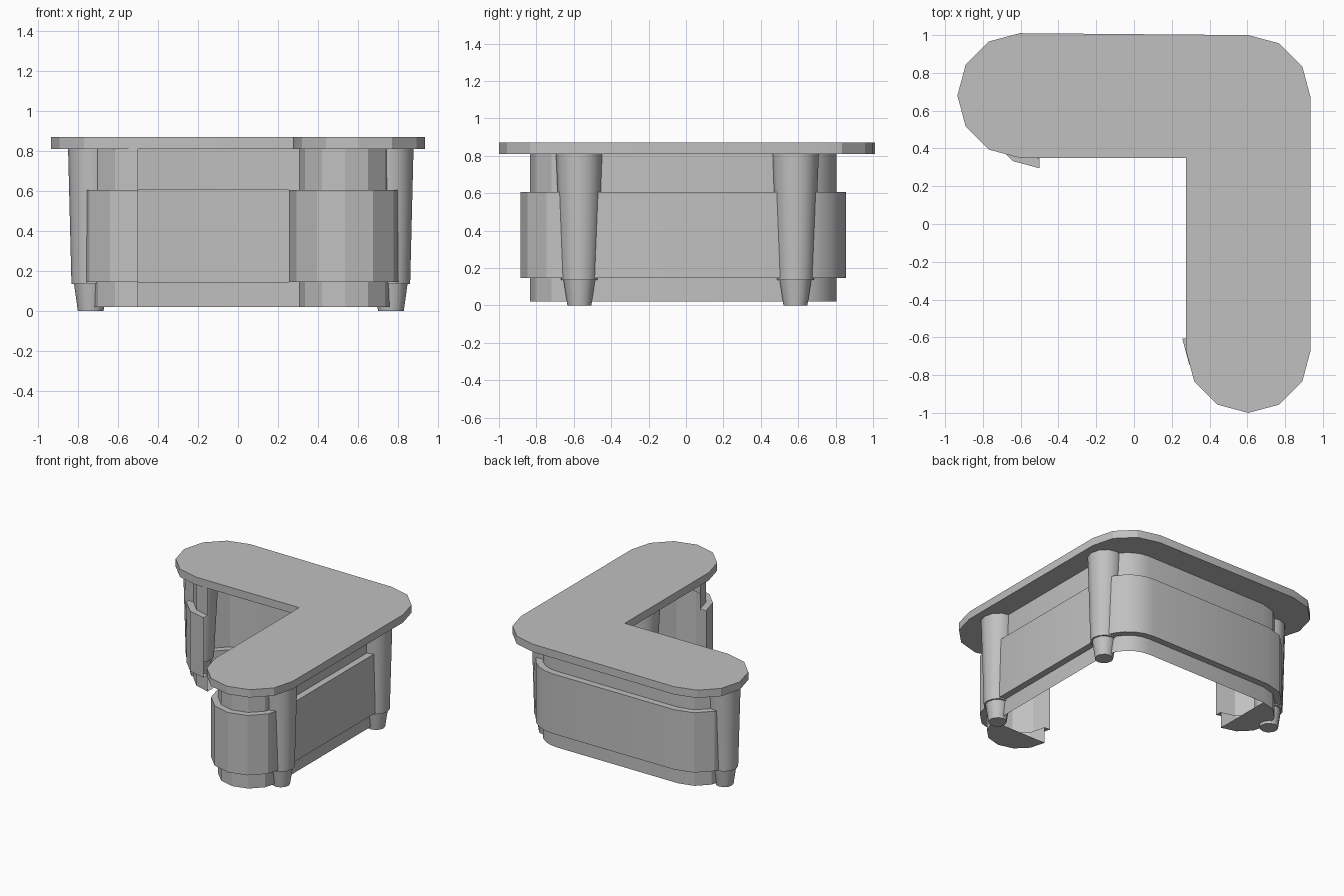
import bpy, bmesh, math
from mathutils import Vector

cube = bpy.data.objects.get("Cube")
if cube:
    bpy.data.objects.remove(cube, do_unlink=True)

grey = bpy.data.materials.new("plain grey")
grey.use_nodes = True
colour = (0.53, 0.53, 0.53, 1)
grey.diffuse_color = colour
grey.node_tree.nodes["Principled BSDF"].inputs["Base Color"].default_value = colour


def arc(cx, cy, r, start, end, step=30):
    return [(cx + r * math.cos(math.radians(a)), cy + r * math.sin(math.radians(a)))
            for a in range(start, end + 1, step)]


def finish(bm, name, smooth=20):
    mesh = bpy.data.meshes.new(name)
    bm.to_mesh(mesh)
    bm.free()
    obj = bpy.data.objects.new(name, mesh)
    bpy.context.collection.objects.link(obj)
    mesh.materials.append(grey)
    bpy.ops.object.select_all(action='DESELECT')
    obj.select_set(True)
    bpy.context.view_layer.objects.active = obj
    bpy.ops.object.shade_smooth_by_angle(angle=math.radians(smooth))
    return obj


# L-shaped countertop slab with rounded ends and outer corner
R = 0.33
outline = (arc(0.605, -0.67, R, 180, 360) + arc(0.605, 0.67, R, 0, 90)
           + arc(-0.605, 0.68, R, 90, 270) + [(0.275, 0.35)])
bm = bmesh.new()
base = bm.faces.new([bm.verts.new((x, y, 0.81)) for x, y in outline])
ext = bmesh.ops.extrude_face_region(bm, geom=[base])
bmesh.ops.translate(bm, vec=(0, 0, 0.06),
                    verts=[v for v in ext["geom"] if isinstance(v, bmesh.types.BMVert)])
bmesh.ops.recalc_face_normals(bm, faces=bm.faces)
finish(bm, "countertop")

# Stepped outer panel, open on the inner side: (radius, height) per ring
END_A, CORNER, END_B = (0.535, -0.605), (0.535, 0.575), (-0.5, 0.575)
SLIM, WIDE = 0.23, 0.28
profile = [(SLIM, 0.02), (SLIM, 0.145), (WIDE, 0.145),
           (WIDE, 0.605), (SLIM, 0.605), (SLIM, 0.81)]
bm = bmesh.new()
rings = []
for r, z in profile:
    path = (arc(*END_A, r, 180, 360) + arc(*CORNER, r, 0, 90, 15)
            + arc(*END_B, r, 90, 270))
    rings.append([bm.verts.new((x, y, z)) for x, y in path])
for low, high in zip(rings, rings[1:]):
    for i in range(len(low) - 1):
        bm.faces.new((low[i], low[i + 1], high[i + 1], high[i]))
# Half-round floors under the two ends
bm.faces.new(list(reversed(rings[0][:7])))
bm.faces.new(list(reversed(rings[0][-7:])))
finish(bm, "counter_panel")


# Tapered posts with narrower feet
def post(name, x, y, out):
    bm = bmesh.new()
    sides = 12
    levels = [(0.064, 0, 0), (0.085, 0.135, 0), (0.098, 0.135, 0), (0.125, 0.81, 0)]
    prev = None
    for r, z, _ in levels:
        ring = [bm.verts.new((px, py, z)) for px, py in arc(x, y, r, 0, 330)]
        if prev:
            for i in range(sides):
                j = (i + 1) % sides
                bm.faces.new((prev[i], prev[j], ring[j], ring[i]))
        else:
            bm.faces.new(list(reversed(ring)))
        prev = ring
    bm.faces.new(prev)
    # lean the post slightly outward towards the foot
    for v in bm.verts:
        v.co.x += out * (0.81 - v.co.z) * 0.015
    finish(bm, name, 35)


post("front_post", 0.752, -0.57, 1)
post("corner_post", 0.752, 0.585, 1)
post("end_post", -0.724, 0.585, -1)
